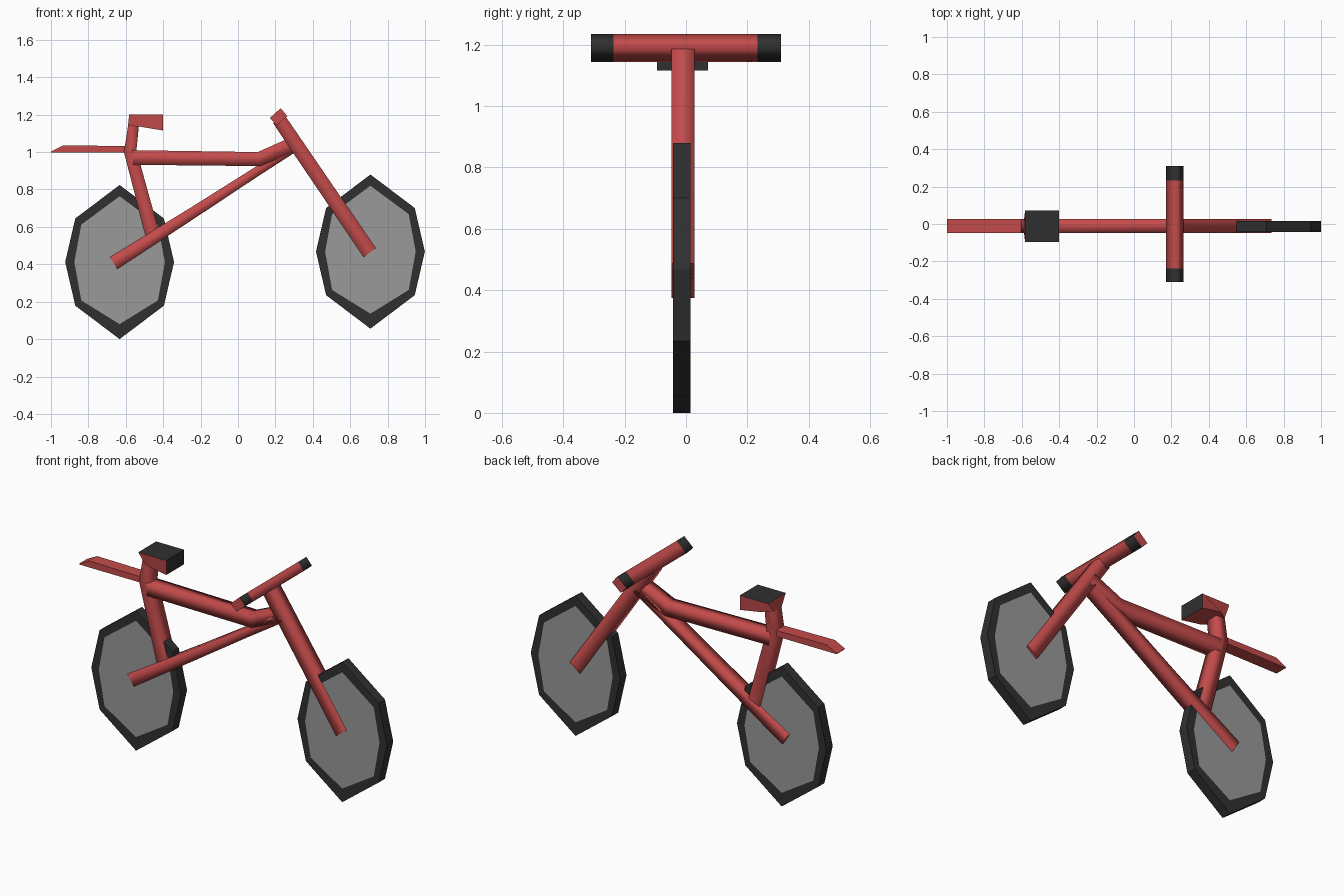
import bpy, bmesh, math

if "Cube" in bpy.data.objects:
    bpy.data.objects.remove(bpy.data.objects["Cube"])


def material(name, rgba):
    m = bpy.data.materials.new(name)
    m.diffuse_color = rgba
    m.use_nodes = True
    m.node_tree.nodes["Principled BSDF"].inputs["Base Color"].default_value = m.diffuse_color
    return m


RED = material("red_paint", (0.55, 0.07, 0.07, 1))
BLACK = material("black_rubber", (0.03, 0.03, 0.03, 1))
GREY = material("wheel_grey", (0.32, 0.32, 0.32, 0.65))
Y0, Y1 = -0.047, 0.028


def make(name, bm, mats):
    bmesh.ops.recalc_face_normals(bm, faces=bm.faces[:])
    me = bpy.data.meshes.new(name)
    bm.to_mesh(me)
    bm.free()
    for m in mats:
        me.materials.append(m)
    ob = bpy.data.objects.new(name, me)
    bpy.context.collection.objects.link(ob)
    return ob


def loft(name, rings, bands=None, smooth=True):
    """Skin equal-sized rings; bands gives a material index per segment."""
    bm = bmesh.new()
    vs = [[bm.verts.new(p) for p in r] for r in rings]
    n = len(rings[0])
    for k in range(len(vs) - 1):
        for i in range(n):
            j = (i + 1) % n
            f = bm.faces.new((vs[k][i], vs[k][j], vs[k + 1][j], vs[k + 1][i]))
            f.smooth = smooth
            f.material_index = bands[k] if bands else 0
    bm.faces.new(vs[0])
    bm.faces.new(vs[-1])
    return make(name, bm, (RED, BLACK))


def tube(name, sections, smooth=True):
    """Square tube from side-view edge pairs (upper, lower)."""
    rings = [[(a[0], Y0, a[1]), (a[0], Y1, a[1]), (b[0], Y1, b[1]), (b[0], Y0, b[1])]
             for a, b in sections]
    return loft(name, rings, smooth=smooth)


# Frame tubes
tube("fork", [((0.187, 1.155), (0.255, 1.19)), ((0.672, 0.438), (0.736, 0.487))])
tube("top_tube", [((-0.565, 1.01), (-0.56, 0.932)), ((0.105, 1.0), (0.12, 0.925)),
                  ((0.285, 1.08), (0.32, 1.01))])
tube("down_tube", [((-0.685, 0.438), (-0.645, 0.375)), ((-0.25, 0.705), (-0.25, 0.634)),
                   ((0.1, 0.925), (0.1, 0.866)), ((0.28, 1.045), (0.32, 1.008))])
tube("seat_tube", [((-0.495, 0.555), (-0.425, 0.585)), ((-0.61, 1.0), (-0.543, 1.01)),
                   ((-0.588, 1.14), (-0.53, 1.14))])
tube("rear_rack", [((-1.0, 1.003), (-0.999, 0.998)), ((-0.935, 1.036), (-0.93, 0.998)),
                   ((-0.59, 1.032), (-0.59, 0.998))], smooth=False)

# Seat: red wedge with a black top and nose
bm = bmesh.new()
side = [(-0.582, 1.2), (-0.4, 1.2), (-0.4, 1.115), (-0.53, 1.137), (-0.588, 1.14)]
rows = []
for ymid, sgn in ((-0.012, -1), (-0.012, 1)):
    half = (0.083, 0.083, 0.083, 0.083, 0.038)
    rows.append([bm.verts.new((x, ymid + sgn * h, z)) for (x, z), h in zip(side, half)])
for i in range(5):
    j = (i + 1) % 5
    f = bm.faces.new((rows[0][i], rows[0][j], rows[1][j], rows[1][i]))
    f.material_index = 1 if i < 2 else 0
for r in rows:
    bm.faces.new(r)
make("seat", bm, (RED, BLACK))

# Handlebar with black grip bands
bar = [(0.17, 1.182), (0.228, 1.235), (0.264, 1.192), (0.207, 1.144)]
loft("handlebar", [[(x, y, z) for x, z in bar] for y in (-0.31, -0.237, 0.233, 0.31)],
     bands=(1, 0, 1))

# Wheels: eight-sided tyre with flush grey discs
OUTER = [(0, 0.412), (0.237, 0.233), (0.291, 0), (0.237, -0.233),
         (0, -0.412), (-0.237, -0.233), (-0.291, 0), (-0.237, 0.233)]
INNER = [(0, 0.352), (0.205, 0.2), (0.242, 0), (0.205, -0.205),
         (0, -0.332), (-0.205, -0.205), (-0.242, 0), (-0.205, 0.2)]
for name, cx, cz in (("rear_wheel", -0.633, 0.412), ("front_wheel", 0.708, 0.468)):
    bm = bmesh.new()
    loops = [[bm.verts.new((cx + x, y, cz + z)) for x, z in pts]
             for pts, y in ((INNER, -0.043), (OUTER, -0.043), (OUTER, 0.015), (INNER, 0.015))]
    for a, b in zip(loops, loops[1:]):
        for i in range(8):
            j = (i + 1) % 8
            bm.faces.new((a[i], a[j], b[j], b[i]))
    for cap in (loops[0], loops[3]):
        bm.faces.new(cap).material_index = 1
    make(name, bm, (BLACK, GREY))
